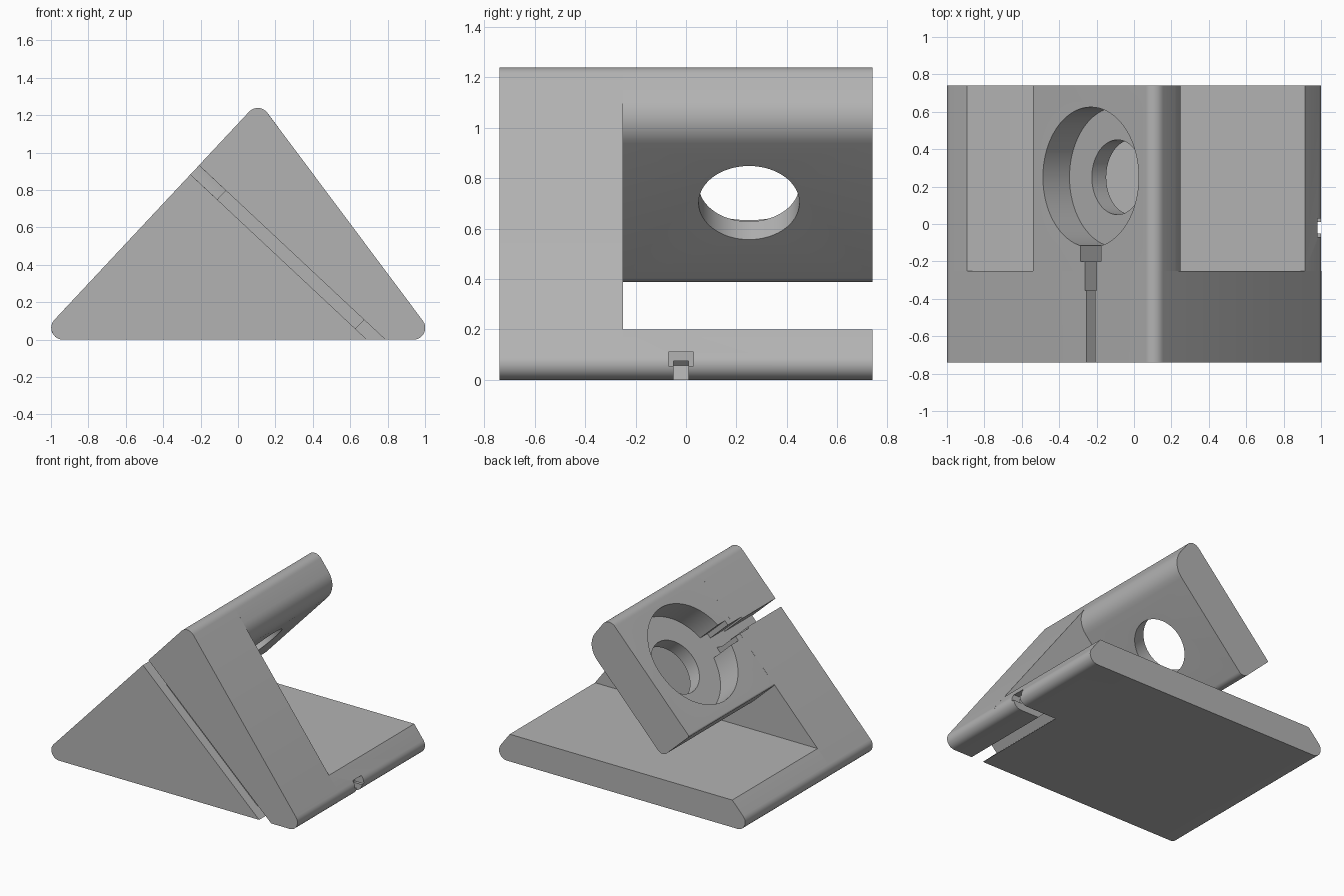
import bpy, bmesh, math
from mathutils import Matrix, Vector

if "Cube" in bpy.data.objects:
    bpy.data.objects.remove(bpy.data.objects["Cube"])

UL = Vector((0.683, 0, 0.73))    # up along the sloped face
NL = Vector((-0.73, 0, 0.683))   # out of the sloped face
FACE = 0.789                     # distance of the sloped face from the origin
MID = 0.505                      # centre of the cradle along the slope

mat = bpy.data.materials.new("light_grey")
mat.diffuse_color = (0.45, 0.45, 0.45, 1)
mat.use_nodes = True
mat.node_tree.nodes["Principled BSDF"].inputs["Base Color"].default_value = mat.diffuse_color


def rounded(corners, steps=10):
    """Corners are (x, z, radius); returns the filleted outline."""
    out = []
    n = len(corners)
    for i, (x, z, r) in enumerate(corners):
        p = Vector((x, z))
        if r == 0:
            out.append(p)
            continue
        a = (Vector(corners[i - 1][:2]) - p).normalized()
        b = (Vector(corners[(i + 1) % n][:2]) - p).normalized()
        half = a.angle(b) / 2
        c = p + (a + b).normalized() * (r / math.sin(half))
        t = r / math.tan(half)
        va, vb = p + a * t - c, p + b * t - c
        a0 = math.atan2(va.y, va.x)
        sweep = (math.atan2(vb.y, vb.x) - a0 + math.pi) % (2 * math.pi) - math.pi
        for k in range(steps + 1):
            ang = a0 + sweep * k / steps
            out.append(c + r * Vector((math.cos(ang), math.sin(ang))))
    return out


def make(name, bm):
    bmesh.ops.recalc_face_normals(bm, faces=bm.faces)
    me = bpy.data.meshes.new(name)
    bm.to_mesh(me)
    bm.free()
    me.materials.append(mat)
    ob = bpy.data.objects.new(name, me)
    bpy.context.collection.objects.link(ob)
    return ob


def prism(name, corners, y0, y1):
    bm = bmesh.new()
    f = bm.faces.new([bm.verts.new((p.x, y0, p.y)) for p in rounded(corners)])
    r = bmesh.ops.extrude_face_region(bm, geom=[f])
    bmesh.ops.translate(bm, vec=(0, y1 - y0, 0),
                        verts=[v for v in r["geom"] if isinstance(v, bmesh.types.BMVert)])
    return make(name, bm)


def box(name, lo, hi, sloped=False):
    """Box between two corners; sloped boxes use (along slope, y, outward)."""
    bm = bmesh.new()
    bmesh.ops.create_cube(bm, size=1)
    for v in bm.verts:
        c = [l + (h - l) * (k + 0.5) for l, h, k in zip(lo, hi, v.co)]
        v.co = UL * c[0] + Vector((0, c[1], 0)) + NL * c[2] if sloped else c
    return make(name, bm)


def disc(name, radius, d0, d1):
    bm = bmesh.new()
    bmesh.ops.create_cone(bm, cap_ends=True, segments=72, radius1=radius,
                          radius2=radius, depth=d1 - d0)
    rot = Matrix((UL, (0, 1, 0), NL)).transposed().to_4x4()
    pos = UL * MID + NL * (d0 + d1) / 2 + Vector((0, 0.25, 0))
    bm.transform(Matrix.Translation(pos) @ rot)
    return make(name, bm)


# Main solids: wedge at the front, base plate and sloped cradle behind it
R = 0.063
left, right, apex = (-1.081, 0, R), (1.064, 0, R), (0.111, 1.274, R)
wedge = prism("front_wedge", [left, right, apex], -0.74, -0.25)
base = prism("base_plate", [left, right, (0.914, 0.2, 0), (-0.894, 0.2, 0)], -0.25, 0.74)
cradle = prism("sloped_cradle", [apex, (0.294, 1.03, 0.15), (-0.326, 0.367, 0.05),
                                 (-0.545, 0.572, 0.012)], -0.25, 0.74)

# Cutters: round recess and through hole
recess = disc("recess_cutter", 0.375, FACE - 0.195, FACE + 0.1)
hole = disc("hole_cutter", 0.2, 0.3, FACE + 0.05)


def channel(name, w, y0, y1, d0, d1):
    return box(name, (MID - w / 2, y0, d0), (MID + w / 2, y1, d1), True)


# Cutters: stepped cable channel, groove down the front, channel underneath
D0, D1 = FACE - 0.195, FACE + 0.1
plug = channel("plug_cutter", 0.16, -0.2, -0.05, D0, D1)
sleeve = channel("sleeve_cutter", 0.09, -0.355, -0.15, D0, D1)
cable = channel("cable_cutter", 0.066, -0.8, -0.3, D0, D1)
groove = channel("groove_cutter", 0.0665, -0.8, -0.67, -0.8, FACE + 0.12)
under = channel("under_cutter", 0.067, -0.81, 0.01, -0.7, -0.42)

# Cutters: cable exit through the right edge
exit_low = box("exit_slot_cutter", (0.69, -0.05, -0.05), (1.1, 0.01, 0.075))
exit_high = box("exit_notch_cutter", (0.93, -0.07, 0.055), (1.12, 0.03, 0.11))

for ob, cuts in ((wedge, (sleeve, cable, groove, under)),
                 (base, (under, exit_low, exit_high)),
                 (cradle, (recess, hole, plug, sleeve))):
    bpy.context.view_layer.objects.active = ob
    for c in cuts:
        m = ob.modifiers.new("cut", "BOOLEAN")
        m.operation, m.solver, m.object = "DIFFERENCE", "EXACT", c
        bpy.ops.object.modifier_apply(modifier=m.name)

for c in (recess, hole, plug, sleeve, cable, groove, under, exit_low, exit_high):
    bpy.data.objects.remove(c)

for ob in (wedge, base, cradle):
    bpy.ops.object.select_all(action="DESELECT")
    ob.select_set(True)
    bpy.context.view_layer.objects.active = ob
    bpy.ops.object.shade_smooth_by_angle(angle=math.radians(30))
